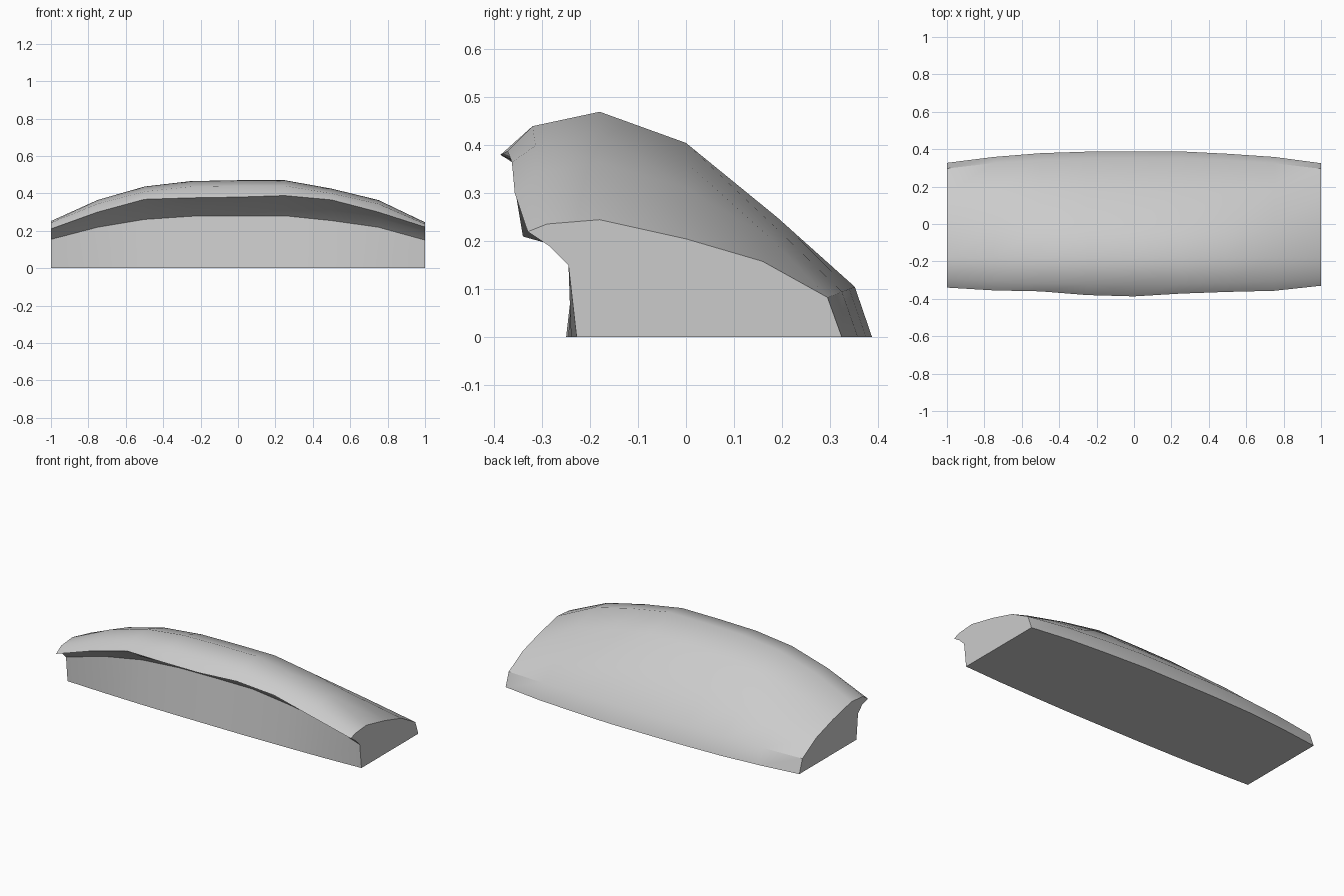
import bpy, bmesh

if "Cube" in bpy.data.objects:
    bpy.data.objects.remove(bpy.data.objects["Cube"])

# Cross-sections (y, z): low end profile and tall middle profile,
# running from the front foot, under the overhanging lip, over the crest to the back foot
END = [(-0.228, 0), (-0.245, 0.15), (-0.285, 0.19), (-0.33, 0.22), (-0.29, 0.236),
       (-0.18, 0.245), (0.0, 0.205), (0.16, 0.158), (0.295, 0.083), (0.325, 0)]
MID = [(-0.25, 0), (-0.215, 0.28), (-0.28, 0.335), (-0.387, 0.38), (-0.32, 0.44),
       (-0.18, 0.47), (0.0, 0.405), (0.19, 0.25), (0.352, 0.105), (0.388, 0)]
LIP = 3

# Stations along the length: x, blend towards the middle profile, lip y, lip z
STATIONS = [(-1, 0.03, -0.34, 0.21), (-0.75, 0.53, -0.355, 0.30),
            (-0.5, 0.85, -0.36, 0.368), (-0.25, 0.98, -0.38, 0.376),
            (0, 1, -0.387, 0.38), (0.25, 1, -0.372, 0.388),
            (0.5, 0.8, -0.363, 0.365), (0.75, 0.53, -0.357, 0.30),
            (1, 0, -0.33, 0.22)]

bm = bmesh.new()
rings = []
for x, w, lip_y, lip_z in STATIONS:
    pts = [(a[0] + (b[0] - a[0]) * w, a[1] + (b[1] - a[1]) * w) for a, b in zip(END, MID)]
    pts[LIP] = (lip_y, lip_z)
    rings.append([bm.verts.new((x, y, z)) for y, z in pts])

# Skin between neighbouring sections, including the flat underside
n = len(END)
for r, s in zip(rings, rings[1:]):
    for i in range(n):
        j = (i + 1) % n
        bm.faces.new((r[i], r[j], s[j], s[i]))

# Flat end caps
bm.faces.new(rings[0])
bm.faces.new(rings[-1])
bmesh.ops.recalc_face_normals(bm, faces=bm.faces)

mesh = bpy.data.meshes.new("wave_block")
bm.to_mesh(mesh)
bm.free()
wave = bpy.data.objects.new("wave_block", mesh)
bpy.context.collection.objects.link(wave)
bpy.context.view_layer.objects.active = wave
wave.select_set(True)
bpy.ops.object.shade_smooth_by_angle(angle=0.6)
